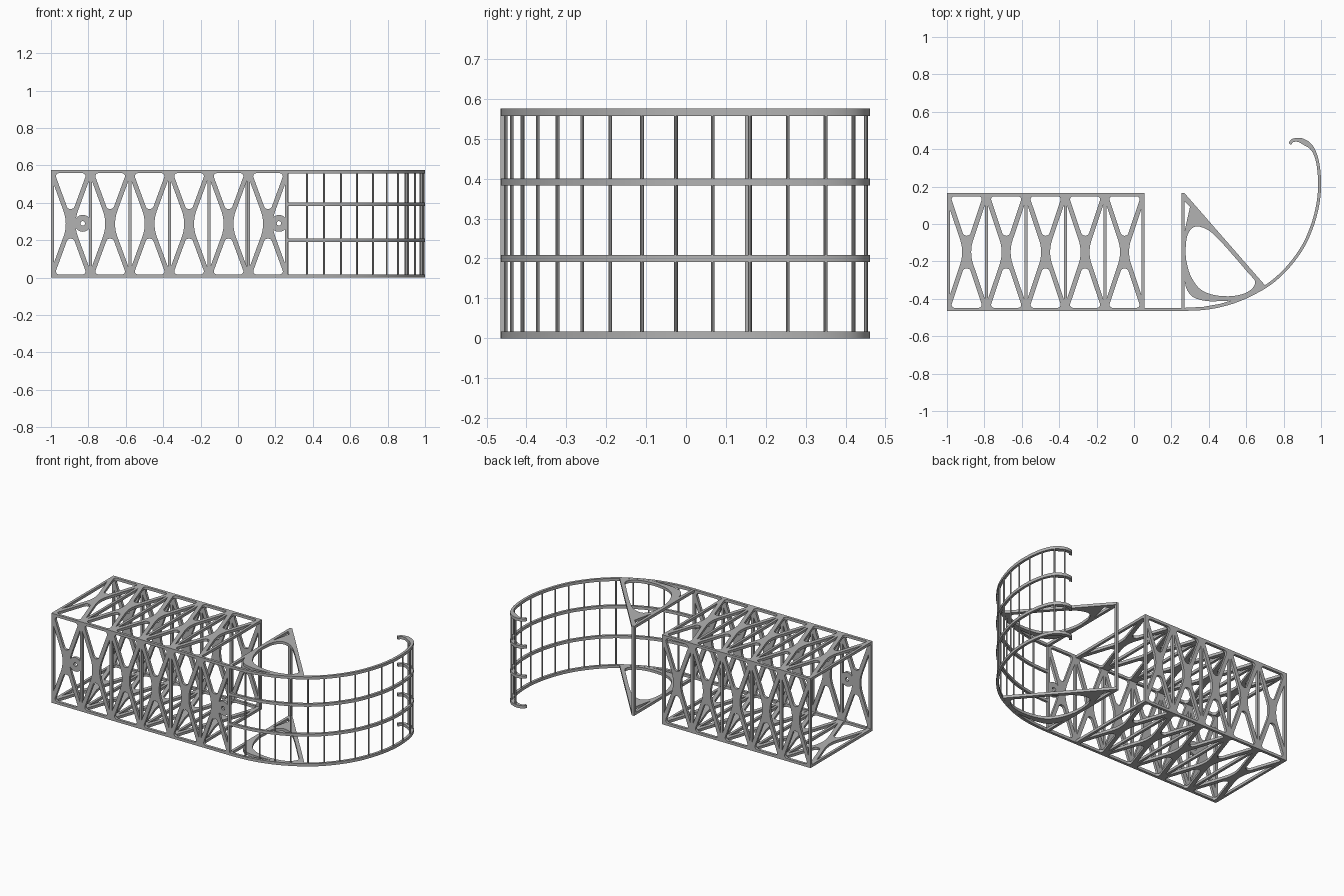
import bpy, math
from mathutils import Matrix, Vector

if "Cube" in bpy.data.objects:
    bpy.data.objects.remove(bpy.data.objects["Cube"])

T = 0.017            # plate thickness
BAY = 0.211          # truss bay length
HEIGHT = 0.575
FRONT, BACK = -0.465, 0.165

grey = bpy.data.materials.new("light_grey")
grey.use_nodes = True
grey.diffuse_color = (0.45, 0.45, 0.45, 1)
grey.node_tree.nodes["Principled BSDF"].inputs["Base Color"].default_value = (0.45, 0.45, 0.45, 1)


def plate(name, outline, holes, matrix, thick=T):
    """Flat plate with holes, extruded evenly about its own plane."""
    curve = bpy.data.curves.new(name, 'CURVE')
    curve.dimensions = '2D'
    curve.fill_mode = 'BOTH'
    curve.extrude = thick / 2
    for loop in [outline] + holes:
        spline = curve.splines.new('POLY')
        spline.points.add(len(loop) - 1)
        for point, p in zip(spline.points, loop):
            point.co = (p[0], p[1], 0, 1)
        spline.use_cyclic_u = True
    source = bpy.data.objects.new(name + "_outline", curve)
    bpy.context.collection.objects.link(source)
    graph = bpy.context.evaluated_depsgraph_get()
    mesh = bpy.data.meshes.new_from_object(source.evaluated_get(graph))
    bpy.data.objects.remove(source)
    mesh.transform(matrix)
    mesh.materials.clear()
    mesh.materials.append(grey)
    obj = bpy.data.objects.new(name, mesh)
    bpy.context.collection.objects.link(obj)
    bpy.ops.object.select_all(action='DESELECT')
    obj.select_set(True)
    bpy.context.view_layer.objects.active = obj
    bpy.ops.object.shade_smooth_by_angle(angle=math.radians(30))
    return obj


def rounded(corners, radii, steps=8):
    """Polygon with each corner replaced by an arc."""
    pts = [Vector(c) for c in corners]
    out = []
    for i, (p, r) in enumerate(zip(pts, radii)):
        a = (pts[i - 1] - p).normalized()
        b = (pts[(i + 1) % len(pts)] - p).normalized()
        if r == 0:
            out.append(p)
            continue
        half = a.angle(b) / 2
        mid = (a + b).normalized()
        center = p + mid * (r / math.sin(half))
        start = p + a * (r / math.tan(half)) - center
        end = p + b * (r / math.tan(half)) - center
        for k in range(steps + 1):
            d = start.lerp(end, k / steps)
            out.append(center + d.normalized() * r)
    return out


def circle(x, y, r, n=32):
    return [(x + r * math.cos(k * math.tau / n), y + r * math.sin(k * math.tau / n)) for k in range(n)]


def smooth_path(pts, steps=5):
    """Catmull-Rom curve through the points."""
    p = [Vector(q) for q in pts]
    p = [2 * p[0] - p[1]] + p + [2 * p[-1] - p[-2]]
    out = []
    for a, b, c, d in zip(p, p[1:], p[2:], p[3:]):
        for k in range(steps):
            t = k / steps
            out.append(0.5 * (2 * b + (c - a) * t + (2 * a - 5 * b + 4 * c - d) * t ** 2
                              + (3 * b - a - 3 * c + d) * t ** 3))
    return out + [p[-2]]


def truss(name, bays, low, high, matrix):
    """Plate cut into cross-braced bays."""
    mid, half = (low + high) / 2, (high - low) / 2
    slope = half / (BAY / 2)
    length = math.hypot(1, slope)
    w = 0.0125                               # half width of a brace
    top = half - T
    lift = w * length                        # apex of upper opening
    side = w * length / slope                # apex of side opening
    wall = BAY / 2 - 0.008
    holes = []
    for i in range(bays):
        cx = -1 + BAY * (i + 0.5)
        for s in (1, -1):
            wide = (top - lift) / slope
            holes.append(rounded([(cx, mid + s * lift), (cx + wide, mid + s * top),
                                  (cx - wide, mid + s * top)], [0.022, 0.016, 0.016]))
            inner = wall if 0 < i + (s + 1) / 2 < bays else wall - 0.008
            tall = (inner - side) * slope
            holes.append(rounded([(cx + s * side, mid), (cx + s * inner, mid + tall),
                                  (cx + s * inner, mid - tall)], [0.2, 0, 0]))
    end = -1 + BAY * bays
    return plate(name, [(-1, low), (end, low), (end, high), (-1, high)], holes, matrix)


def upright(y):
    return Matrix.Translation((0, y, 0)) @ Matrix.Rotation(math.pi / 2, 4, 'X')


def level(z):
    return Matrix.Translation((0, 0, z))


# Box truss, open at both ends
truss("front_truss", 6, 0, HEIGHT, upright(FRONT + T / 2))
truss("back_truss", 5, 0, HEIGHT, upright(BACK - T / 2))
truss("bottom_truss", 5, FRONT, BACK, level(T / 2))
truss("top_truss", 5, FRONT, BACK, level(HEIGHT - T / 2))

# Round mounting lugs on the front truss
for name, x in (("right_lug", -0.83), ("left_lug", 0.219)):
    plate(name, circle(x, 0.29, 0.045), [circle(x, 0.29, 0.012)], upright(FRONT + T / 2))

# Curved guard: four rails following one hooked path
stations = [(.258, -.457), (.369, -.452), (.46, -.437), (.551, -.41), (.636, -.372), (.722, -.322),
            (.795, -.26), (.856, -.19), (.909, -.11), (.947, -.025), (.975, .067), (.99, .16),
            (.991, .255), (.977, .35), (.945, .42), (.895, .451), (.85, .448), (.833, .428)]
path = smooth_path(stations)
left, right = [], []
for i, p in enumerate(path):
    d = (path[min(i + 1, len(path) - 1)] - path[max(i - 1, 0)]).normalized()
    normal = Vector((-d.y, d.x))
    thick = 0.008 + 0.007 * math.exp(-((p - Vector((.92, .44))).length / 0.05) ** 2)
    left.append(p + normal * (2 * thick - 0.008))    # thickens inward at the hook
    right.append(p - normal * 0.008)
for i, z in enumerate((T / 2, 0.2, 0.392, HEIGHT - T / 2)):
    plate(f"guard_rail_{i + 1}", right + left[::-1], [], level(z), 0.018)

# Thin guard bars
for i, (x, y) in enumerate(stations[1:16]):
    plate(f"guard_bar_{i + 1}", circle(x, y, 0.005, 10), [], level(HEIGHT / 2), HEIGHT - 0.01)

# Triangular brackets holding the guard, top and bottom
rim = [p for p in right if p.x < 0.7 and p.y < 0]
outline = [(0.253, FRONT)] + rim + [(0.705, -0.333), (0.27, BACK), (0.253, BACK)]
egg = smooth_path([(.275, -.14), (.283, -.07), (.305, -.028), (.34, -.013), (.40, -.035), (.47, -.1),
                   (.605, -.255), (.648, -.312), (.61, -.362), (.53, -.385), (.43, -.38),
                   (.35, -.345), (.30, -.27), (.278, -.19)], 4)
sliver = [(.271, .12), (.30, .093), (.271, -.035)]
crescent = smooth_path([(.271, -.31), (.285, -.355), (.32, -.393), (.39, -.412), (.47, -.412), (.52, -.409)], 4)
gap = crescent + [(.46, -.427), (.37, -.443), (.271, -.448)]
for name, z in (("bottom_bracket", T / 2), ("top_bracket", HEIGHT - T / 2)):
    plate(name, outline, [egg, sliver, gap], level(z))

# Post joining the bracket tips
plate("bracket_post", [(.253, BACK - T), (.27, BACK - T), (.27, BACK), (.253, BACK)], [],
      level(HEIGHT / 2), HEIGHT)
